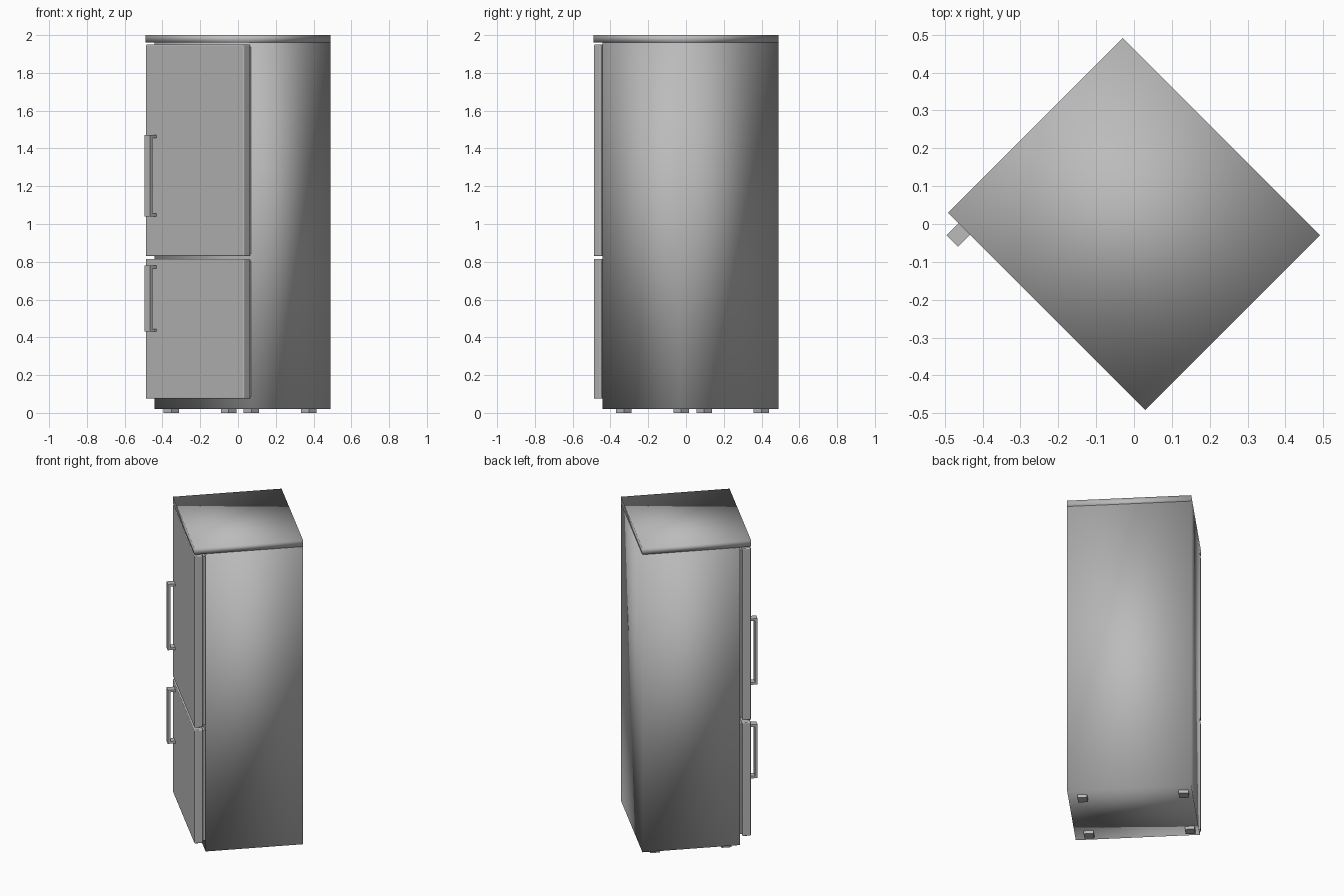
import bpy, bmesh, math
from mathutils import Matrix

old = bpy.data.objects.get("Cube")
if old:
    bpy.data.objects.remove(old, do_unlink=True)

TURN = Matrix.Rotation(math.radians(-45), 4, 'Z')   # the cabinet stands turned by 45 degrees


def material(name, value):
    mat = bpy.data.materials.new(name)
    mat.use_nodes = True
    colour = (value, value, value, 1)
    mat.diffuse_color = colour
    mat.node_tree.nodes["Principled BSDF"].inputs["Base Color"].default_value = colour
    return mat


steel = material("brushed_grey", 0.5)


def add_box(bm, x, y, z):
    """Box from (min, max) pairs."""
    size = Matrix.Diagonal((x[1] - x[0], y[1] - y[0], z[1] - z[0], 1))
    centre = Matrix.Translation([(a + b) / 2 for a, b in (x, y, z)])
    bmesh.ops.create_cube(bm, size=1, matrix=centre @ size)


def part(name, boxes, bevel=0, smooth=False):
    bm = bmesh.new()
    for box in boxes:
        add_box(bm, *box)
    mesh = bpy.data.meshes.new(name)
    bm.to_mesh(mesh)
    bm.free()
    obj = bpy.data.objects.new(name, mesh)
    bpy.context.collection.objects.link(obj)
    obj.matrix_world = TURN
    mesh.materials.append(steel)
    if smooth:
        mesh.shade_smooth()
    if bevel:
        mod = obj.modifiers.new("rounded_edges", 'BEVEL')
        mod.width = bevel
        mod.segments = 3
        mod.harden_normals = True
    return obj


W, FRONT, BACK = 0.368, -0.326, 0.326
DOOR_BACK, BODY_FRONT = -0.274, -0.259

# Cabinet and overhanging top panel
part("cabinet", [((-W, W), (BODY_FRONT, BACK), (0.02, 1.96))], smooth=True)
part("top_panel", [((-W, W), (FRONT, BACK), (1.96, 2.0))], smooth=True)

# Doors, each with a recessed gasket and a bracket handle
for name, low, high, h_low, h_high in (("upper", 0.83, 1.95, 1.04, 1.47),
                                       ("lower", 0.075, 0.815, 0.43, 0.78)):
    part(name + "_door", [((-W, W), (FRONT, DOOR_BACK), (low, high))], 0.006, True)
    inset = 0.012
    part(name + "_gasket", [((-W + inset, W - inset), (DOOR_BACK, BODY_FRONT),
                             (low + inset, high - inset))])
    hx, tip, thick = (-0.329, -0.286), -0.371, 0.015
    part(name + "_handle", [
        (hx, (tip, tip + thick), (h_low, h_high)),
        (hx, (tip + thick, FRONT), (h_low, h_low + thick)),
        (hx, (tip + thick, FRONT), (h_high - thick, h_high))])

# Four square feet
R = 0.029
part("feet", [((x - R, x + R), (y - R, y + R), (0, 0.02))
              for x in (-0.317, 0.283) for y in (-0.182, 0.247)])
